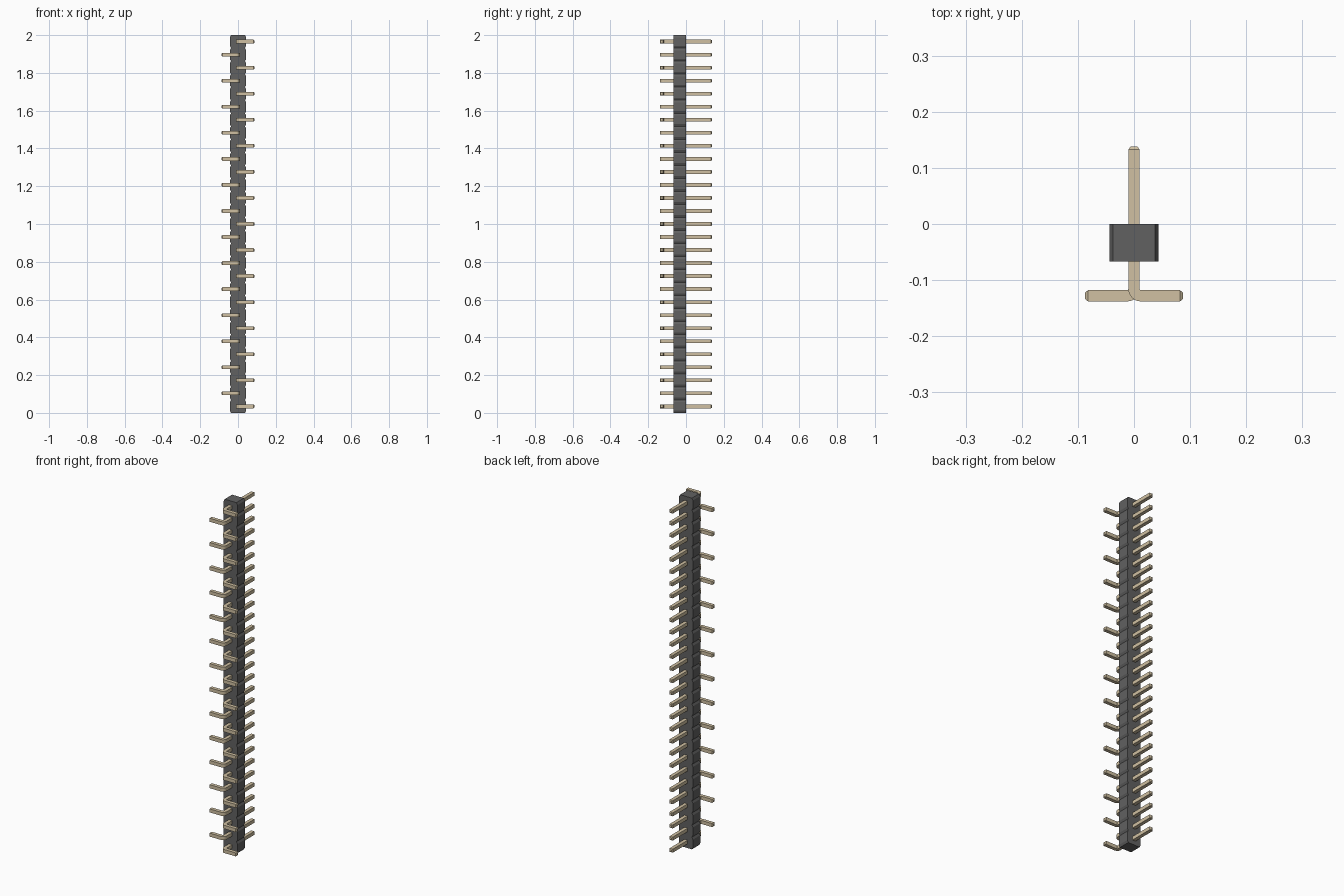
import bpy, bmesh, math
from mathutils import Vector

if "Cube" in bpy.data.objects:
    bpy.data.objects.remove(bpy.data.objects["Cube"])

COUNT = 29
PITCH = 2.0 / COUNT
HALF = 0.01          # half thickness of a pin


def material(name, color):
    m = bpy.data.materials.new(name)
    m.diffuse_color = color
    m.use_nodes = True
    m.node_tree.nodes["Principled BSDF"].inputs["Base Color"].default_value = m.diffuse_color
    return m


def finish(bm, name, mat):
    bmesh.ops.recalc_face_normals(bm, faces=bm.faces)
    me = bpy.data.meshes.new(name)
    bm.to_mesh(me)
    bm.free()
    me.materials.append(mat)
    ob = bpy.data.objects.new(name, me)
    bpy.context.collection.objects.link(ob)
    return ob


plastic = material("dark_plastic", (0.12, 0.12, 0.12, 1))
metal = material("pale_metal", (0.63, 0.53, 0.36, 1))

# Housing: notched outline extruded front to back
W, NOTCH, CH = 0.0435, 0.037, 0.012
right = []
for i in range(COUNT):
    z = i * PITCH
    right += [(NOTCH, z), (W, z + CH), (W, z + PITCH - CH)]
right.append((NOTCH, 2.0))
outline = right + [(-x, z) for x, z in reversed(right)]
bm = bmesh.new()
face = bm.faces.new([bm.verts.new((x, -0.067, z)) for x, z in outline])
ext = bmesh.ops.extrude_face_region(bm, geom=[face])
moved = [v for v in ext["geom"] if isinstance(v, bmesh.types.BMVert)]
bmesh.ops.translate(bm, verts=moved, vec=(0, 0.067, 0))
finish(bm, "housing", plastic)


# Pin: square section swept from the back tip, round the bend, to the side tip
def pin_mesh():
    bm = bmesh.new()
    stations = [((0, 0.138), (1, 0), 0.006), ((0, 0.133), (1, 0), HALF)]
    r = 0.012
    for k in range(7):
        a = math.pi / 2 * k / 6
        out = (math.cos(a), math.sin(a))
        stations.append(((r - r * out[0], -0.128 + r - r * out[1]), out, HALF))
    stations += [((0.082, -0.128), (0, 1), HALF), ((0.087, -0.128), (0, 1), 0.006)]
    rings = []
    for (x, y), (nx, ny), h in stations:
        rings.append([bm.verts.new((x + s * h * nx, y + s * h * ny, t * h))
                      for s, t in ((-1, -1), (1, -1), (1, 1), (-1, 1))])
    for a, b in zip(rings, rings[1:]):
        for j in range(4):
            k = (j + 1) % 4
            bm.faces.new((a[j], a[k], b[k], b[j]))
    bm.faces.new(rings[0])
    bm.faces.new(rings[-1])
    return bm


# Pins, bending alternately right and left
for i in range(COUNT):
    bm = pin_mesh()
    side = 1 if i % 2 == 0 else -1
    for v in bm.verts:
        v.co = Vector((v.co.x * side, v.co.y, v.co.z + (i + 0.5) * PITCH))
    finish(bm, f"pin_{i + 1:02d}", metal)
